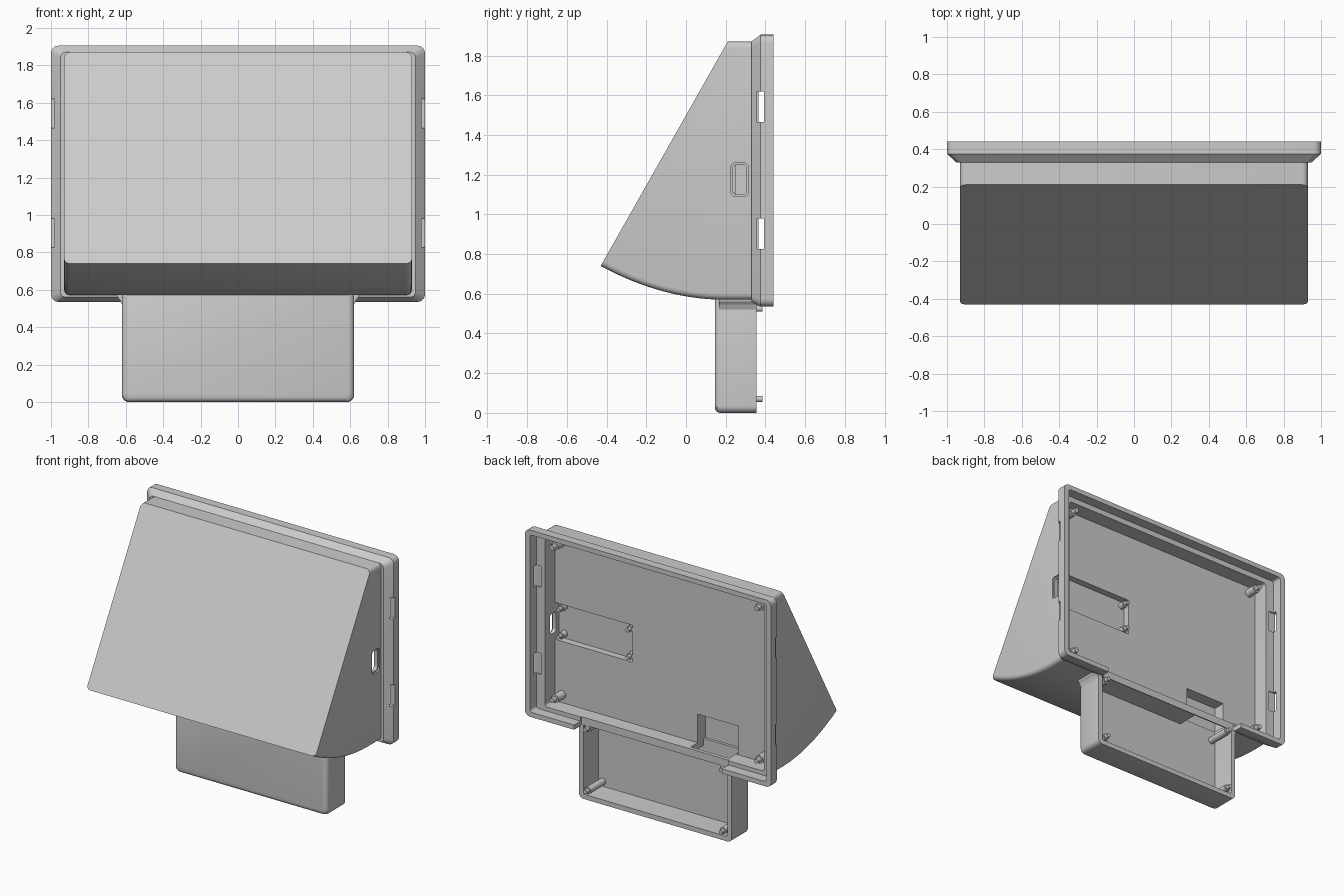
import bpy, bmesh, math
from mathutils import Vector

cube = bpy.data.objects.get("Cube")
if cube:
    bpy.data.objects.remove(cube, do_unlink=True)

GREY = (0.6, 0.6, 0.6, 1)
grey = bpy.data.materials.new("plain grey")
grey.use_nodes = True
grey.diffuse_color = GREY
grey.node_tree.nodes["Principled BSDF"].inputs["Base Color"].default_value = GREY


def finish(name, bm):
    bmesh.ops.recalc_face_normals(bm, faces=bm.faces[:])
    mesh = bpy.data.meshes.new(name)
    bm.to_mesh(mesh)
    bm.free()
    mesh.materials.append(grey)
    ob = bpy.data.objects.new(name, mesh)
    bpy.context.collection.objects.link(ob)
    return ob


def rounded_rect(u0, u1, z0, z1, r, steps=5):
    corners = ((u1 - r, z1 - r), (u0 + r, z1 - r), (u0 + r, z0 + r), (u1 - r, z0 + r))
    pts = []
    for i, (u, z) in enumerate(corners):
        for s in range(steps + 1):
            a = math.pi / 2 * (i + s / steps)
            pts.append((u + r * math.cos(a), z + r * math.sin(a)))
    return pts


def loft(name, sections, axis="y"):
    """Skin rounded rectangles (depth, u0, u1, z0, z1, radius) along an axis."""
    bm = bmesh.new()
    loops = []
    for d, *rect in sections:
        loops.append([bm.verts.new((u, d, z) if axis == "y" else (d, u, z))
                      for u, z in rounded_rect(*rect)])
    n = len(loops[0])
    for a, b in zip(loops, loops[1:]):
        for i in range(n):
            j = (i + 1) % n
            bm.faces.new((a[i], a[j], b[j], b[i]))
    bm.faces.new(loops[0])
    bm.faces.new(loops[-1])
    return finish(name, bm)


def block(x0, x1, y0, y1, z0, z1, r=0.002):
    return loft("cutter", [(y0, x0, x1, z0, z1, r), (y1, x0, x1, z0, z1, r)])


def cut(ob, cutters):
    for c in cutters:
        c.hide_render = True
        mod = ob.modifiers.new("cut", "BOOLEAN")
        mod.operation = "DIFFERENCE"
        mod.solver = "EXACT"
        mod.object = c
    bpy.context.view_layer.update()
    mesh = bpy.data.meshes.new_from_object(
        ob.evaluated_get(bpy.context.evaluated_depsgraph_get()))
    ob.modifiers.clear()
    ob.data = mesh


def smooth(ob):
    bpy.ops.object.select_all(action="DESELECT")
    ob.select_set(True)
    bpy.context.view_layer.objects.active = ob
    bpy.ops.object.shade_smooth_by_angle(angle=math.radians(30))


def peg(name, x, z, y0, y1, y2, r):
    """Standoff with a thinner locating tip, pointing backwards."""
    bm = bmesh.new()
    rings = []
    for y, rad in ((y0, r), (y1, r), (y1, r * 0.6), (y2, r * 0.6)):
        rings.append([bm.verts.new((x + rad * math.cos(a), y, z + rad * math.sin(a)))
                      for a in (math.tau * i / 20 for i in range(20))])
    for a, b in zip(rings, rings[1:]):
        for i in range(20):
            bm.faces.new((a[i], a[i - 1], b[i - 1], b[i]))
    bm.faces.new(rings[0])
    bm.faces.new(rings[-1])
    smooth(finish(name, bm))


# Wedge housing: side profile with a curved underside, extruded in x
W = 0.93
profile = [(0.34, 1.87), (0.21, 1.87)]
for i in range(17):
    y = -0.43 + 0.63 * i / 16
    profile.append((y, 0.57 + 0.17 * ((0.2 - y) / 0.63) ** 2))
profile.append((0.34, 0.57))
bm = bmesh.new()
face = bm.faces.new([bm.verts.new((-W, y, z)) for y, z in profile])
ext = bmesh.ops.extrude_face_region(bm, geom=[face])
bmesh.ops.translate(bm, vec=Vector((2 * W, 0, 0)),
                    verts=[v for v in ext["geom"] if isinstance(v, bmesh.types.BMVert)])
bmesh.ops.recalc_face_normals(bm, faces=bm.faces[:])
edges = []
for e in bm.edges:
    a, b = (v.co for v in e.verts)
    lengthwise = abs(a.x - b.x) < 0.01 and abs(a.y - b.y) > 0.01
    if lengthwise and (min(a.z, b.z) > 1.8 or max(a.z, b.z) < 0.8):
        edges.append(e)
bmesh.ops.bevel(bm, geom=edges, offset=0.03, segments=4, profile=0.5, affect="EDGES")
housing = finish("wedge_housing", bm)

# Rear frame with chamfered front edge
frame = loft("rear_frame", [(0.33, -0.95, 0.95, 0.56, 1.87, 0.03),
                            (0.375, -1, 1, 0.535, 1.905, 0.04),
                            (0.44, -1, 1, 0.535, 1.905, 0.04)])

# Lower box with softened front edges
sections = []
for y, s in ((0.145, 0.025), (0.149, 0.014), (0.157, 0.005), (0.172, 0), (0.355, 0)):
    sections.append((y, -0.62 + s, 0.62 - s, s, 0.595, 0.035))
lower = loft("lower_box", sections)

# Cavities and openings
main_cavity = block(-0.89, 0.89, 0.25, 0.5, 0.6, 1.83, 0.02)
rim_cavity = block(-0.96, 0.96, 0.365, 0.5, 0.57, 1.87, 0.02)
lower_cavity = block(-0.585, 0.585, 0.18, 0.5, 0.035, 0.555, 0.015)
board_recess = block(0.26, 0.89, 0.2, 0.3, 1.05, 1.32)
cable_pocket = block(-0.6, -0.27, 0.16, 0.3, 0.605, 0.81)
cable_pass = block(-0.58, -0.27, 0.18, 0.345, 0.5, 0.65)
frame_notch = block(-0.6, 0.6, 0.357, 0.5, 0.5, 0.6)
port = loft("cutter", [(0.85, 0.235, 0.305, 1.10, 1.25, 0.02),
                       (0.918, 0.235, 0.305, 1.10, 1.25, 0.02),
                       (0.919, 0.225, 0.315, 1.09, 1.26, 0.025),
                       (0.95, 0.225, 0.315, 1.09, 1.26, 0.025)], "x")
slots = [block(min(s * 0.92, s * 1.1), max(s * 0.92, s * 1.1), 0.357, 0.392, z, z + 0.155)
         for s in (-1, 1) for z in (0.825, 1.465)]

cut(housing, [main_cavity, board_recess, cable_pocket, cable_pass, port])
cut(frame, [main_cavity, rim_cavity, frame_notch] + slots)
cut(lower, [lower_cavity, cable_pass])
for c in [main_cavity, rim_cavity, lower_cavity, board_recess, cable_pocket,
          cable_pass, frame_notch, port] + slots:
    bpy.data.objects.remove(c, do_unlink=True)
for ob in (housing, frame, lower):
    smooth(ob)

# Small flares where the lower box meets the housing
for side, s in (("left", 1), ("right", -1)):
    bm = bmesh.new()
    flare = [(0.61, 0.585), (0.65, 0.585), (0.645, 0.562), (0.631, 0.545), (0.62, 0.52), (0.61, 0.52)]
    ends = [[bm.verts.new((s * x, y, z)) for x, z in flare] for y in (0.165, 0.355)]
    for end in ends:
        bm.faces.new(end)
    for i in range(len(flare)):
        bm.faces.new((ends[0][i], ends[0][i - 1], ends[1][i - 1], ends[1][i]))
    finish(side + "_flare", bm)

# Mounting pegs
for x in (-1, 1):
    for z in (0.66, 1.78):
        peg("housing_peg", 0.83 * x, z, 0.245, 0.335, 0.37, 0.03)
    for z in (0.07, 0.525):
        peg("lower_peg", 0.55 * x, z, 0.175, 0.355, 0.385, 0.025)
    for z in (1.085, 1.285):
        peg("board_peg", 0.565 + 0.28 * x, z, 0.195, 0.245, 0.275, 0.024)
